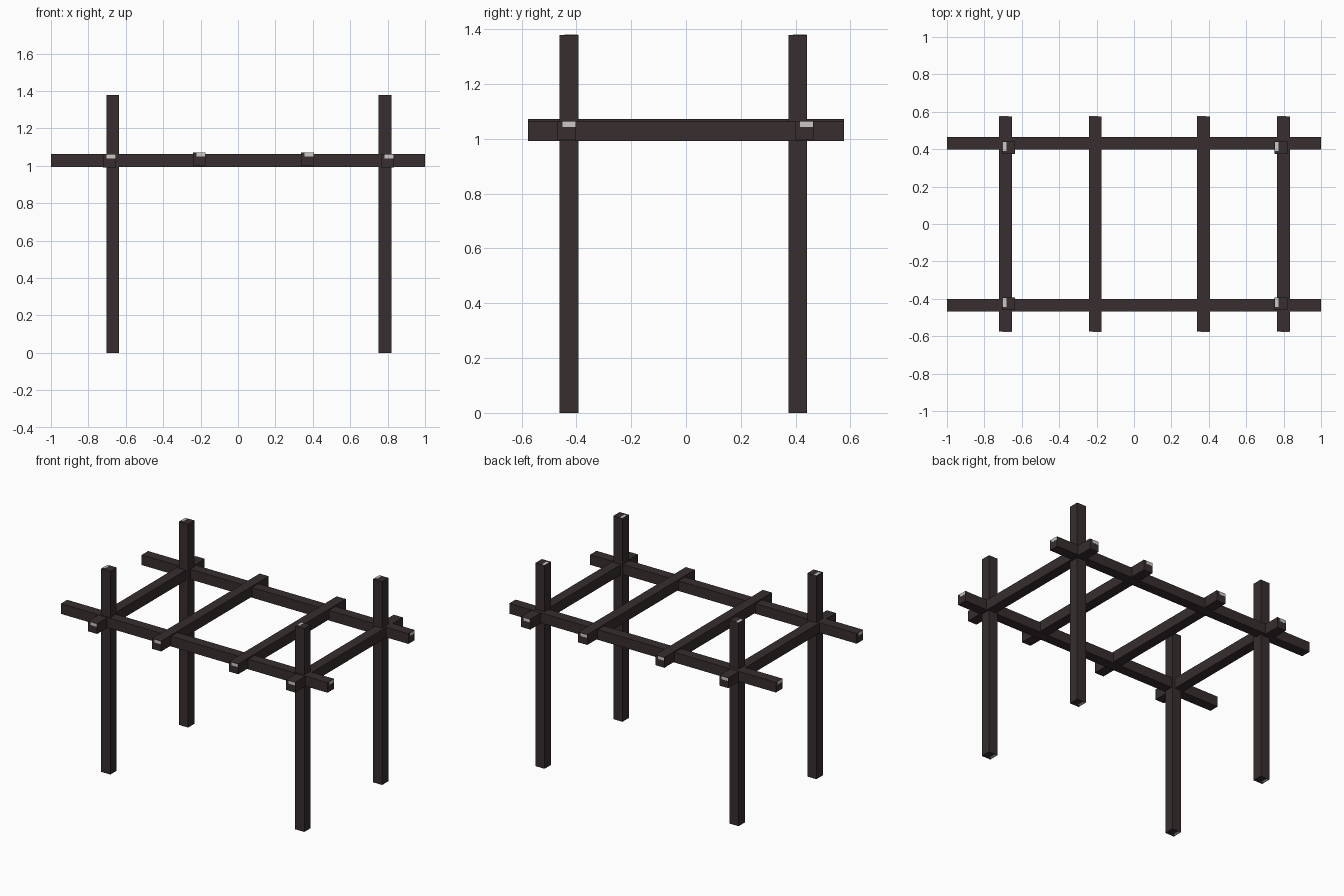
import bpy, bmesh
from mathutils import Vector

if "Cube" in bpy.data.objects:
    bpy.data.objects.remove(bpy.data.objects["Cube"])


def material(name, colour):
    m = bpy.data.materials.new(name)
    m.diffuse_color = (*colour, 1)
    m.use_nodes = True
    m.node_tree.nodes["Principled BSDF"].inputs["Base Color"].default_value = m.diffuse_color
    return m


WOOD = material("dark_brown_wood", (0.038, 0.027, 0.028))
PALE = material("pale_grey", (0.6, 0.59, 0.57))


def box(name, lo, hi, mat):
    lo, hi = Vector(lo), Vector(hi)
    bm = bmesh.new()
    bmesh.ops.create_cube(bm, size=1)
    for v in bm.verts:
        v.co = (lo + hi) / 2 + v.co * (hi - lo)
    me = bpy.data.meshes.new(name)
    bm.to_mesh(me)
    bm.free()
    me.materials.append(mat)
    ob = bpy.data.objects.new(name, me)
    bpy.context.collection.objects.link(ob)


T = 0.068          # timber thickness
W, H = 0.048, 0.02  # pale end mark size
P = 0.0015         # mark thickness

# Four posts with a pale mark on each end
for side, x in (("left", -0.703), ("right", 0.752)):
    for row, y in (("front", -0.461), ("back", 0.373)):
        name = f"{row}_{side}_post"
        box(name, (x, y, 0), (x + T, y + T, 1.378), WOOD)
        for end, z in (("top", 1.378), ("bottom", 0.0)):
            z0 = z if end == "top" else z - P / 2
            box(f"{name}_{end}_mark", (x + 0.001, y + T - W - 0.002, z0),
                (x + 0.001 + H, y + T - 0.002, z0 + P), PALE)

# Two long rails, marked at the upper right of each end
for row, y in (("front", -0.469), ("back", 0.397)):
    name = f"{row}_rail"
    box(name, (-1, y, 0.995), (1, y + T, 1.064), WOOD)
    box(name + "_right_mark", (1 - P / 2, y + T - W - 0.002, 1.042),
        (1 + P / 2, y + T - 0.002, 1.062), PALE)
    box(name + "_left_mark", (-1 - P / 2, y + 0.002, 1.042),
        (-1 + P / 2, y + W + 0.002, 1.062), PALE)

# Four crossbars, the inner pair slightly higher
for i, (x, z) in enumerate(((-0.721, 0.992), (-0.241, 1.002),
                            (0.337, 1.002), (0.765, 0.992))):
    name = f"crossbar_{i + 1}"
    top = z + 0.07
    box(name, (x, -0.576, z), (x + T, 0.576, top), WOOD)
    box(name + "_front_mark", (x + T - W - 0.001, -0.576 - P / 2, top - H - 0.002),
        (x + T - 0.001, -0.576 + P / 2, top - 0.002), PALE)
    box(name + "_back_mark", (x + 0.001, 0.576 - P / 2, top - H - 0.002),
        (x + W + 0.001, 0.576 + P / 2, top - 0.002), PALE)
